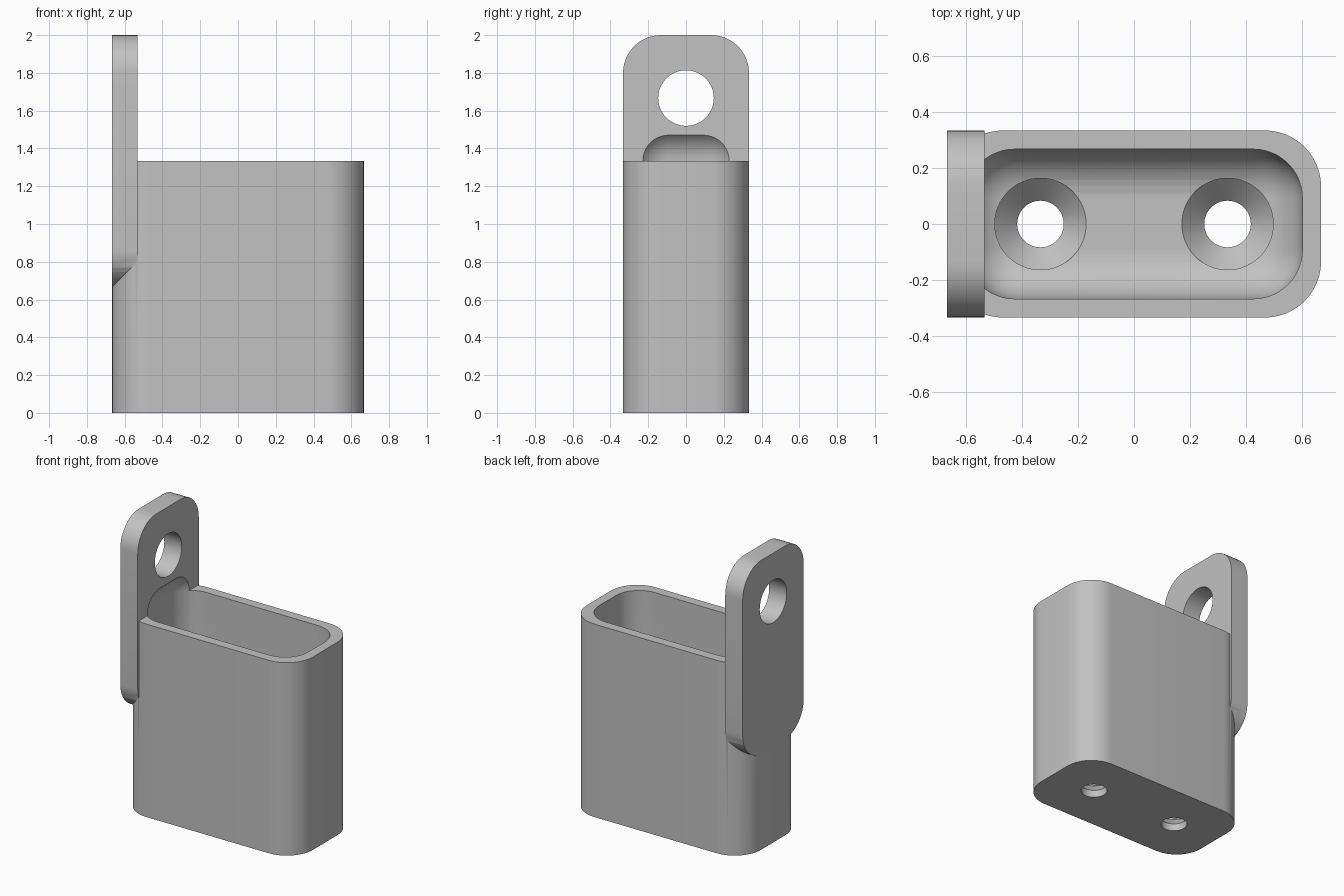
import bpy, bmesh, math
from mathutils import Matrix, Vector

cube = bpy.data.objects.get("Cube")
if cube:
    bpy.data.objects.remove(cube, do_unlink=True)

HALF_X, HALF_Y, BODY_TOP = 2 / 3, 1 / 3, 4 / 3
PLATE_T, CORNER, INNER_R, WALL = 0.1333, 0.2, 0.175, 0.0667

grey = bpy.data.materials.new("light grey")
grey.use_nodes = True
colour = (0.54, 0.54, 0.54, 1)
grey.diffuse_color = colour
grey.node_tree.nodes["Principled BSDF"].inputs["Base Color"].default_value = colour


def finish(bm, name):
    bmesh.ops.recalc_face_normals(bm, faces=bm.faces)
    mesh = bpy.data.meshes.new(name)
    bm.to_mesh(mesh)
    bm.free()
    mesh.materials.append(grey)
    obj = bpy.data.objects.new(name, mesh)
    bpy.context.collection.objects.link(obj)
    return obj


def rounded_box(name, low, high, radius, axis=None):
    """Box with its edges along one axis rounded, or all edges."""
    low, high = Vector(low), Vector(high)
    bm = bmesh.new()
    bmesh.ops.create_cube(bm, size=1)
    bmesh.ops.scale(bm, vec=high - low, verts=bm.verts)
    bmesh.ops.translate(bm, vec=(low + high) / 2, verts=bm.verts)
    edges = [e for e in bm.edges if axis is None
             or abs((e.verts[0].co - e.verts[1].co).normalized()[axis]) > 0.9]
    bmesh.ops.bevel(bm, geom=edges, offset=radius, segments=12,
                    profile=0.5, affect='EDGES', clamp_overlap=False)
    return finish(bm, name)


def lathe(name, profile, matrix, sides=64):
    """Closed turned solid from (radius, height) points."""
    bm = bmesh.new()
    rings = [[bm.verts.new((r * math.cos(math.tau * i / sides),
                            r * math.sin(math.tau * i / sides), z))
              for i in range(sides)] for r, z in profile]
    for a, b in zip(rings, rings[1:]):
        for i in range(sides):
            j = (i + 1) % sides
            bm.faces.new((a[i], a[j], b[j], b[i]))
    bm.faces.new(rings[0])
    bm.faces.new(rings[-1])
    bm.transform(matrix)
    return finish(bm, name)


def combine(target, other, operation):
    other.hide_render = True
    mod = target.modifiers.new(operation.lower(), 'BOOLEAN')
    mod.operation, mod.object, mod.solver = operation, other, 'EXACT'
    bpy.context.view_layer.objects.active = target
    bpy.ops.object.modifier_apply(modifier=mod.name)
    bpy.data.objects.remove(other, do_unlink=True)


# Cup body and hanging plate
body = rounded_box("holder_body", (-HALF_X, -HALF_Y, 0),
                   (HALF_X, HALF_Y, BODY_TOP), CORNER, axis=2)
plate = rounded_box("hanging_plate", (-HALF_X, -HALF_Y, HALF_X),
                    (PLATE_T - HALF_X, HALF_Y, 2), CORNER, axis=0)
combine(body, plate, 'UNION')

# Cavity with rounded edges, reaching up into the plate
cavity = rounded_box("cavity_cutter", (WALL - HALF_X, WALL - HALF_Y, 2 * WALL),
                     (HALF_X - WALL, HALF_Y - WALL, BODY_TOP + INNER_R), INNER_R)
combine(body, cavity, 'DIFFERENCE')

# Countersunk holes in the floor
for side in (-1, 1):
    sink = lathe("floor_hole_cutter",
                 [(0.083, -0.1), (0.083, 0.05), (0.163, 0.13), (0.163, 0.3)],
                 Matrix.Translation((side / 3, 0, 0)))
    combine(body, sink, 'DIFFERENCE')

# Hole through the plate
plate_hole = lathe("plate_hole_cutter", [(0.147, -0.2), (0.147, 0.2)],
                   Matrix.Translation((-0.6, 0, 5 / 3))
                   @ Matrix.Rotation(math.pi / 2, 4, 'Y'))
combine(body, plate_hole, 'DIFFERENCE')

# Smooth curves, sharp edges
bpy.ops.object.select_all(action='DESELECT')
body.select_set(True)
bpy.context.view_layer.objects.active = body
bpy.ops.object.shade_smooth_by_angle(angle=math.radians(30))
